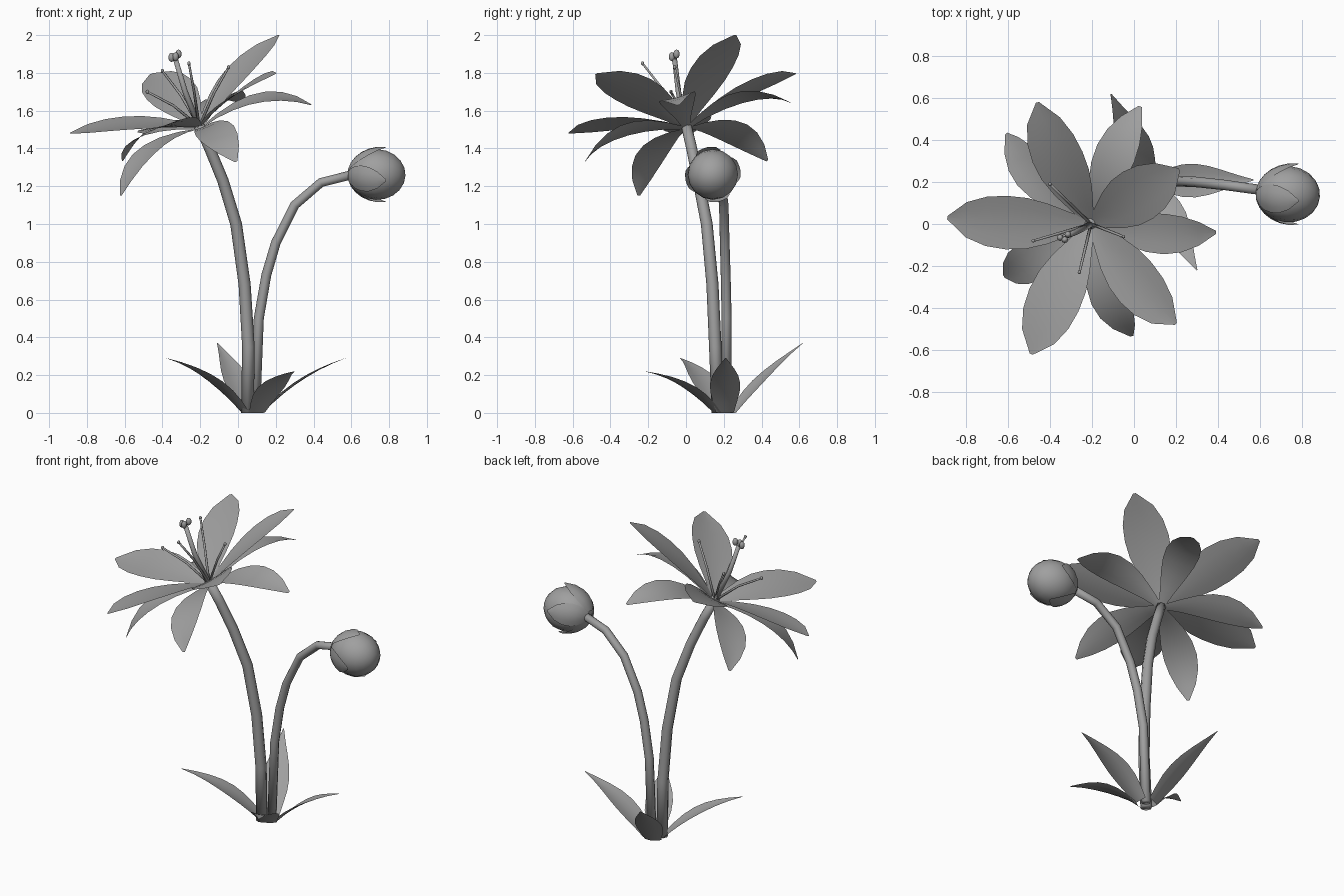
import bpy, math
from mathutils import Vector as V

if "Cube" in bpy.data.objects:
    bpy.data.objects.remove(bpy.data.objects["Cube"])

grey = bpy.data.materials.new("dark_grey")
grey.diffuse_color = (.35, .35, .35, 1)
grey.use_nodes = True
grey.node_tree.nodes["Principled BSDF"].inputs["Base Color"].default_value = grey.diffuse_color


def mesh_object(name, verts, faces):
    me = bpy.data.meshes.new(name)
    me.from_pydata([tuple(v) for v in verts], [], faces)
    me.update()
    me.materials.append(grey)
    for p in me.polygons:
        p.use_smooth = True
    ob = bpy.data.objects.new(name, me)
    bpy.context.collection.objects.link(ob)
    return ob


def sheet_faces(rows):
    return [(i * 5 + j, i * 5 + j + 1, i * 5 + j + 6, i * 5 + j + 5)
            for i in range(rows) for j in range(4)]


def blade(name, base, tip, arch, width, profile, up, cup=0.04, bend=.5):
    """Curved sheet arched towards 'up': used for petals and leaves."""
    base, tip, up = V(base), V(tip), V(up).normalized()
    ctrl = base.lerp(tip, bend) + up * 2 * arch
    n = len(profile) - 1
    verts = []
    for i, w in enumerate(profile):
        t = i / n
        c = base * (1 - t) ** 2 + ctrl * 2 * t * (1 - t) + tip * t * t
        tan = ((ctrl - base) * (1 - t) + (tip - ctrl) * t).normalized()
        side = tan.cross(up).normalized()
        nor = side.cross(tan)
        h = width * w / 2
        for k in (-1, -0.5, 0, 0.5, 1):
            verts.append(c + side * h * k + nor * h * cup * (k * k - 0.3) * 2)
    return mesh_object(name, verts, sheet_faces(n))


def tube(name, pts, r0, r1, sides=8):
    """Tapered round tube through the points."""
    pts = [V(p) for p in pts]
    n = len(pts)
    verts, faces = [], []
    for i, p in enumerate(pts):
        tan = (pts[min(i + 1, n - 1)] - pts[max(i - 1, 0)]).normalized()
        a = tan.cross(V((0, 1, 0))).normalized()
        b = tan.cross(a)
        r = r0 + (r1 - r0) * i / (n - 1)
        for k in range(sides):
            an = 2 * math.pi * k / sides
            verts.append(p + a * r * math.cos(an) + b * r * math.sin(an))
    for i in range(n - 1):
        for k in range(sides):
            q, s = i * sides + k, i * sides + (k + 1) % sides
            faces.append((q, s, s + sides, q + sides))
    faces += [tuple(range(sides))[::-1], tuple(range((n - 1) * sides, n * sides))]
    return mesh_object(name, verts, faces)


def ball(name, loc, scale, seg=10, rings=6, rot=(0, 0, 0)):
    bpy.ops.mesh.primitive_uv_sphere_add(segments=seg, ring_count=rings, location=loc, rotation=rot)
    ob = bpy.context.object
    ob.name, ob.scale = name, scale
    ob.data.materials.append(grey)
    bpy.ops.object.shade_smooth()
    return ob


# stems
tube("flower_stem", [(.05, .17, 0), (.055, .155, .35), (.035, .14, .68), (-.01, .11, 1.0),
                     (-.08, .065, 1.23), (-.15, .03, 1.4), (-.21, 0, 1.53)], .034, .028)
tube("bud_stem", [(.09, .215, 0), (.11, .215, .5), (.15, .21, .73), (.2, .205, .9), (.3, .2, 1.1),
                  (.44, .185, 1.22), (.62, .16, 1.265)], .027, .024)

# open flower: five upper and five lower petals
center, axis = (-.205, 0, 1.515), (-.36, -.25, .93)
upper = [.15, .45, .75, .95, 1, .92, .66, .06]
for i, tip in enumerate([(-.89, .03, 1.48), (-.46, .58, 1.795), (.215, .26, 2.0),
                         (.2, -.475, 1.795), (-.49, -.62, 1.48)]):
    blade(f"upper_petal_{i + 1}", center, tip, .035, .265, upper, axis)
lower = [.15, .45, .75, .95, 1, .88, .58, .08]
for i, tip in enumerate([(-.61, .43, 1.335), (-.62, -.25, 1.15), (-.01, -.535, 1.33),
                         (.39, -.04, 1.63), (.03, .56, 1.64)]):
    blade(f"lower_petal_{i + 1}", (-.2, .005, 1.505), tip, .095, .2, lower, axis, bend=.64)

# stamens and pistil
for i, tip in enumerate([(-.48, -.08, 1.7), (-.26, -.23, 1.85), (-.05, -.06, 1.83), (-.4, .19, 1.81)]):
    mid = (V(center) + V(tip)) / 2 + V((0, 0, .02))
    tube(f"stamen_{i + 1}", [center, mid, tip], .008, .006, 6)
    ball(f"anther_{i + 1}", tip, (.009, .009, .011), 8, 5)
tube("pistil", [center, (-.28, -.04, 1.7), (-.33, -.06, 1.87)], .016, .013)
for i, off in enumerate([(.015, .01, .02), (-.022, -.005, .002), (.0, -.015, .006)]):
    ball(f"stigma_{i + 1}", V((-.33, -.06, 1.88)) + V(off), (.017, .017, .024), 8, 5)

# closed bud with four wrapping sepals
bud = V((.735, .142, 1.262))
ball("bud", bud, (.134, .134, .152), 16, 10, (0, math.radians(92), math.radians(-5)))
for s in range(4):
    verts = []
    prof = [.78, .74, .7, .62, .5, .32, .04]
    for i, w in enumerate(prof):
        t = i / 6
        th = math.radians(12 + 94 * t)
        r = 1.025 + .12 * t ** 3
        for k in (-1, -.5, 0, .5, 1):
            ph = math.radians(12 + 90 * s) + k * w
            verts.append(bud + V((-.152 * r * math.cos(th), .134 * r * math.sin(th) * math.cos(ph),
                                  .134 * r * math.sin(th) * math.sin(ph))))
    mesh_object(f"sepal_{s + 1}", verts, sheet_faces(6))

# leaves at the foot
foot = V((.08, .205, 0))
leaf = [.6, .8, .97, 1, .86, .6, .3, .03]
for i, (tip, arch) in enumerate([((-.11, .62, .37), .025), ((.3, -.22, .22), .045),
                                 ((-.38, -.03, .29), .05), ((.57, .21, .29), .04)]):
    d = V(tip) - foot
    d.z = 0
    blade(f"leaf_{i + 1}", foot + d.normalized() * .05, tip, arch, .16, leaf, (0, 0, 1), .08, .4)
